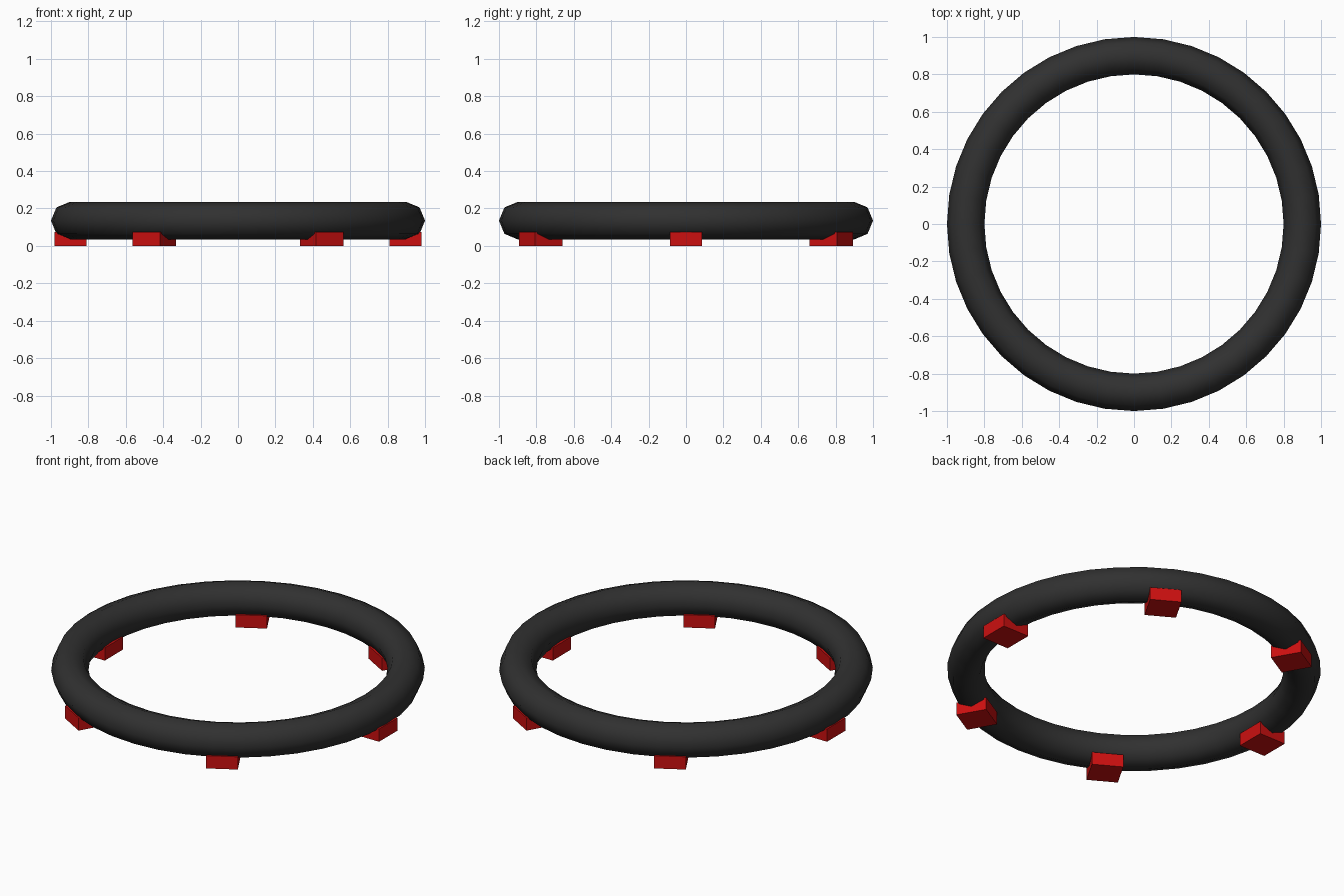
import bpy
import math

if "Cube" in bpy.data.objects:
    bpy.data.objects.remove(bpy.data.objects["Cube"])


def material(name, color):
    mat = bpy.data.materials.new(name)
    mat.diffuse_color = color
    mat.use_nodes = True
    mat.node_tree.nodes["Principled BSDF"].inputs["Base Color"].default_value = mat.diffuse_color
    return mat


black = material("black_rubber", (0.03, 0.03, 0.03, 1))
red = material("red_feet", (0.6, 0.005, 0.005, 1))

# Ring: smooth torus with an eight-sided section
bpy.ops.mesh.primitive_torus_add(major_radius=0.9, minor_radius=0.1,
                                 major_segments=40, minor_segments=8,
                                 location=(0, 0, 0.135))
ring = bpy.context.object
ring.name = "ring"
ring.data.materials.append(black)
bpy.ops.object.shade_smooth()

# Six block feet spaced around the underside
FOOT_RADIUS, FOOT_WIDTH, FOOT_HEIGHT = 0.896, 0.17, 0.075
for i in range(6):
    a = math.radians(60 * i)
    bpy.ops.mesh.primitive_cube_add(
        size=1,
        location=(FOOT_RADIUS * math.cos(a), FOOT_RADIUS * math.sin(a), FOOT_HEIGHT / 2),
        rotation=(0, 0, a))
    foot = bpy.context.object
    foot.name = f"foot_{i + 1}"
    foot.scale = (FOOT_WIDTH, FOOT_WIDTH, FOOT_HEIGHT)
    foot.data.materials.append(red)
